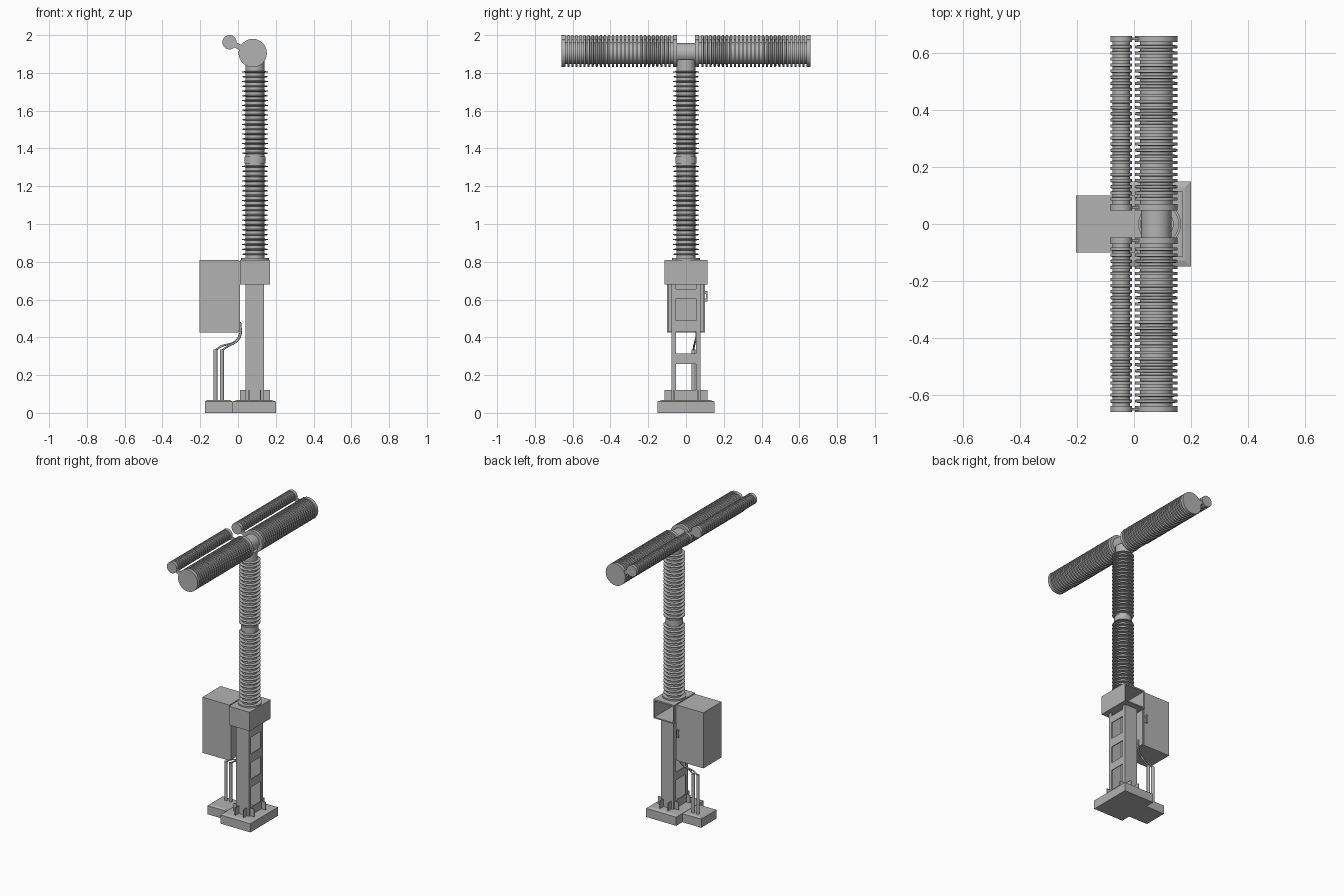
import bpy, bmesh, math
from mathutils import Vector

if "Cube" in bpy.data.objects:
    bpy.data.objects.remove(bpy.data.objects["Cube"])

GREY = (0.45, 0.45, 0.45, 1)
steel = bpy.data.materials.new("plain grey")
steel.use_nodes = True
steel.diffuse_color = GREY
steel.node_tree.nodes["Principled BSDF"].inputs["Base Color"].default_value = GREY


def finish(bm, name, smooth=False):
    bmesh.ops.recalc_face_normals(bm, faces=bm.faces)
    mesh = bpy.data.meshes.new(name)
    bm.to_mesh(mesh)
    bm.free()
    mesh.materials.append(steel)
    ob = bpy.data.objects.new(name, mesh)
    bpy.context.collection.objects.link(ob)
    if smooth:
        bpy.ops.object.select_all(action="DESELECT")
        bpy.context.view_layer.objects.active = ob
        ob.select_set(True)
        bpy.ops.object.shade_smooth_by_angle(angle=math.radians(30))
    return ob


def boxes(name, *spans):
    """One object made of boxes given as (x0, x1, y0, y1, z0, z1)."""
    bm = bmesh.new()
    for x0, x1, y0, y1, z0, z1 in spans:
        cube = bmesh.ops.create_cube(bm, size=1)["verts"]
        bmesh.ops.scale(bm, vec=(x1 - x0, y1 - y0, z1 - z0), verts=cube)
        bmesh.ops.translate(bm, vec=((x0 + x1) / 2, (y0 + y1) / 2, (z0 + z1) / 2), verts=cube)
    return finish(bm, name)


def lathe(name, profile, origin, along_y=0, sides=32):
    """Turn (radius, height) points round z, or round y when along_y is 1 or -1."""
    bm = bmesh.new()
    rings = []
    for r, h in profile:
        ring = []
        for i in range(sides):
            a = math.tau * i / sides
            c, s = r * math.cos(a), r * math.sin(a)
            ring.append(bm.verts.new((c, along_y * h, s) if along_y else (c, s, h)))
        rings.append(ring)
    for low, high in zip(rings, rings[1:]):
        for i in range(sides):
            j = (i + 1) % sides
            bm.faces.new((low[i], low[j], high[j], high[i]))
    bm.faces.new(rings[0])
    bm.faces.new(rings[-1])
    bmesh.ops.translate(bm, vec=origin, verts=bm.verts)
    return finish(bm, name, True)


def sheds(core, rim, start, end, count, root, tip):
    """Profile points of evenly spaced sheds on a core."""
    pts = []
    for i in range(count):
        h = start + (end - start) * i / (count - 1)
        pts += [(core, h - root), (rim, h - tip), (rim, h + tip), (core, h + root)]
    return pts


def tube(name, points, radius):
    curve = bpy.data.curves.new(name, "CURVE")
    curve.dimensions = "3D"
    curve.bevel_depth = radius
    curve.bevel_resolution = 2
    curve.resolution_u = 6
    curve.use_fill_caps = True
    curve.materials.append(steel)
    spline = curve.splines.new("BEZIER")
    spline.bezier_points.add(len(points) - 1)
    for bp, p in zip(spline.bezier_points, points):
        bp.co = p
        bp.handle_left_type = bp.handle_right_type = "AUTO"
    ob = bpy.data.objects.new(name, curve)
    bpy.context.collection.objects.link(ob)


# Concrete footings with gently raised tops
def footing(name, x0, x1, half, inset):
    ob = boxes(name, (x0, x1, -half, half, 0, 0.06))
    bm = bmesh.new()
    bm.from_mesh(ob.data)
    top = [f for f in bm.faces if f.normal.z > 0.9]
    bmesh.ops.inset_individual(bm, faces=top, thickness=inset, depth=0.007)
    bm.to_mesh(ob.data)
    bm.free()


footing("main_footing", -0.03, 0.2, 0.15, 0.03)
footing("conduit_footing", -0.175, -0.03, 0.083, 0.015)

# Two channel legs, joined by batten plates on both sides
X0, X1, HALF, T = 0.04, 0.138, 0.078, 0.006
for side, label in ((-1, "front"), (1, "back")):
    def span(a, b):
        return tuple(sorted((side * a, side * b)))
    boxes(label + "_leg",
          (X0, X1, *span(HALF - T, HALF), 0.06, 0.68),
          (X0, X0 + T, *span(0.053, HALF), 0.06, 0.68),
          (X1 - T, X1, *span(0.053, HALF), 0.06, 0.68))
    # Upright gussets at the foot of each leg
    boxes(label + "_gussets",
          (X0 + 0.015, X0 + 0.021, *span(HALF, 0.115), 0.06, 0.12),
          (X1 - 0.021, X1 - 0.015, *span(HALF, 0.115), 0.06, 0.12),
          (0.01, X0, *span(0.06, 0.066), 0.06, 0.12),
          (X1, 0.17, *span(0.06, 0.066), 0.06, 0.12))
battens = []
for z0, z1 in ((0.06, 0.12), (0.26, 0.315), (0.43, 0.49), (0.605, 0.655)):
    for x in (X0, X1 - T):
        battens.append((x, x + T, -0.06, 0.06, z0, z1))
boxes("batten_plates", *battens)

# Head box, open towards the back
boxes("head_box",
      (0.01, 0.17, -0.115, 0.115, 0.80, 0.81),
      (0.01, 0.17, -0.115, 0.115, 0.68, 0.688),
      (0.01, 0.018, -0.115, 0.115, 0.68, 0.81),
      (0.162, 0.17, -0.115, 0.115, 0.68, 0.81),
      (0.01, 0.17, -0.115, -0.107, 0.68, 0.81))

# Control cabinet with its door and handle
boxes("control_cabinet", (-0.203, 0.003, -0.1, 0.1, 0.425, 0.81))
boxes("cabinet_mount", (0.003, 0.011, -0.095, 0.095, 0.43, 0.805))
boxes("door_handle", (-0.018, -0.008, 0.1, 0.113, 0.59, 0.605),
      (-0.018, -0.008, 0.1, 0.113, 0.63, 0.645),
      (-0.018, -0.008, 0.107, 0.113, 0.59, 0.645))

# Conduits and the cables rising from them
for i, x in enumerate((-0.12, -0.085)):
    lathe(f"conduit_{i + 1}", [(0.011, 0.06), (0.011, 0.335)], (x, 0.04, 0), sides=16)
    tube(f"cable_{i + 1}", [(x, 0.04, 0.33), (x + 0.03, 0.042, 0.352),
                            (-0.02 + 0.008 * i, 0.048, 0.375),
                            (0.008 + 0.005 * i, 0.055, 0.41),
                            (0.012, 0.057, 0.48)], 0.005)

# Upright insulator column in two stages
CORE, RIM = 0.049, 0.068
column = [(0.075, 0.81), (0.075, 0.82), (CORE, 0.82)]
column += sheds(CORE, RIM, 0.84, 1.305, 19, 0.005, 0.002)
column += [(CORE, 1.32), (0.056, 1.32), (0.056, 1.357), (CORE, 1.357)]
column += sheds(CORE, RIM, 1.375, 1.805, 18, 0.005, 0.002)
column += [(CORE, 1.87)]
lathe("insulator_column", column, (0.09, 0, 0))

# Crosswise interrupter chambers and smaller capacitors
MAIN, SMALL = Vector((0.078, 0, 1.905)), Vector((-0.045, 0, 1.962))
lathe("centre_hub", [(0.053, -0.06), (0.053, 0.06)], MAIN, 1)


def chamber(name, origin, core, rim, side):
    pts = [(rim, 0.048), (rim, 0.07), (core, 0.07)]
    pts += sheds(core, rim, 0.088, 0.622, 26, 0.006, 0.005)
    pts += [(core, 0.638), (rim, 0.638), (rim, 0.66)]
    lathe(name, pts, origin, side)


for side, label in ((-1, "front"), (1, "back")):
    chamber(label + "_chamber", MAIN, 0.057, 0.075, side)
    chamber(label + "_capacitor", SMALL, 0.031, 0.038, side)
    # Short links between each chamber and its capacitor
    for spot, y in (("inner", 0.058), ("outer", 0.65)):
        link = boxes(f"{label}_{spot}_link", (-0.07, 0.07, -0.005, 0.005, -0.014, 0.014))
        gap = MAIN - SMALL
        link.location = (MAIN + SMALL) / 2 + Vector((0, side * y, 0))
        link.rotation_euler.y = math.atan2(-gap.z, gap.x)
